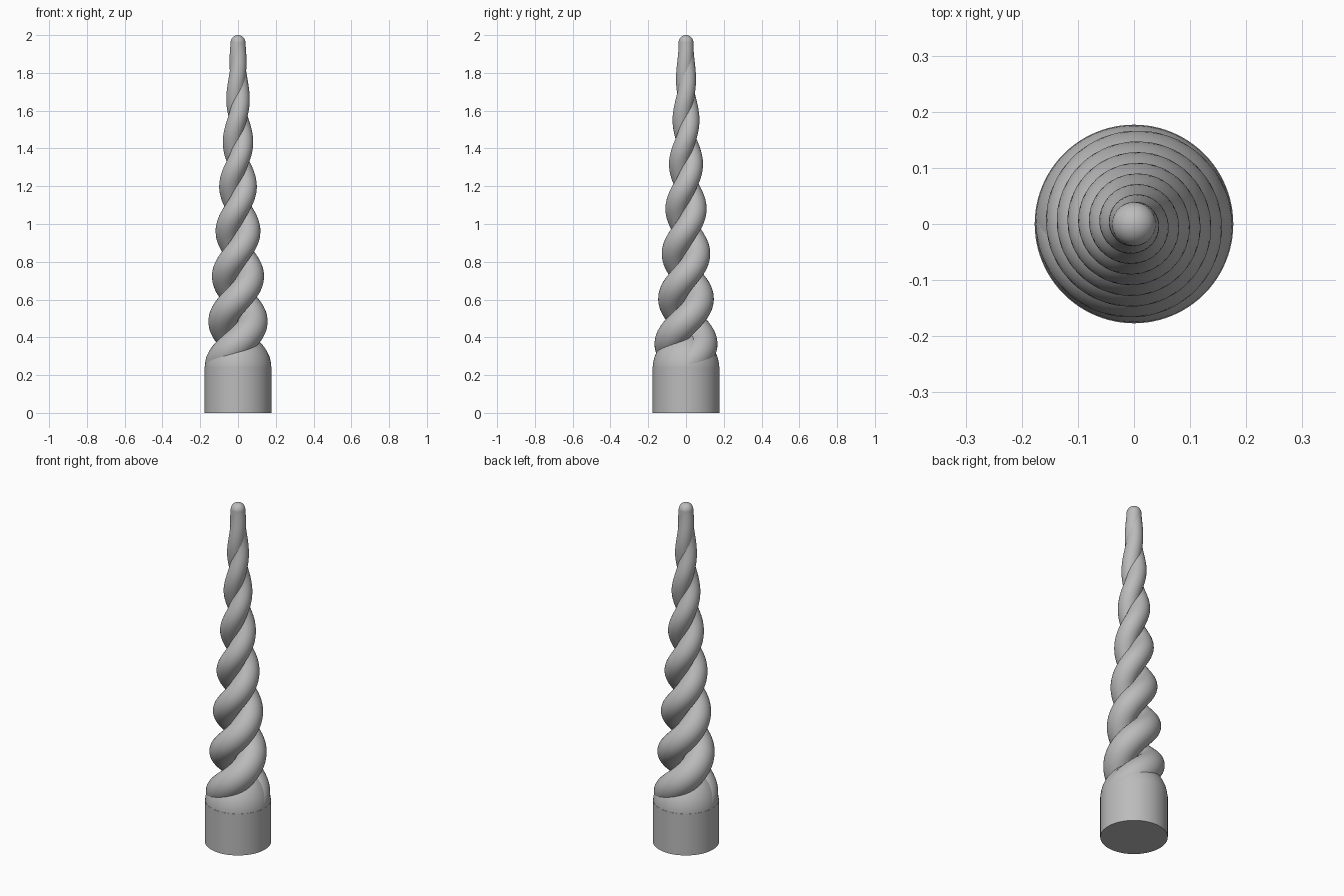
import bpy
from math import pi, cos, sin, radians

if "Cube" in bpy.data.objects:
    bpy.data.objects.remove(bpy.data.objects["Cube"], do_unlink=True)

GREY = (0.5, 0.5, 0.5, 1)
mat = bpy.data.materials.new("plain grey")
mat.use_nodes = True
mat.diffuse_color = GREY
mat.node_tree.nodes["Principled BSDF"].inputs["Base Color"].default_value = GREY

BASE_R, BASE_H = 0.177, 0.245
START, END = 0.15, 1.961      # heights where the strands begin and end
TIP_R = 0.039
PITCH = 0.48                  # height of one full turn
STEPS = 260


def finish(name):
    ob = bpy.context.object
    ob.name = ob.data.name = name
    ob.data.materials.clear()
    ob.data.materials.append(mat)
    bpy.ops.object.shade_smooth_by_angle(angle=radians(40))
    return ob


def strand(name, phase):
    """Tapered tube wound around the z axis, closing in on it at the tip."""
    curve = bpy.data.curves.new(name, 'CURVE')
    curve.dimensions = '3D'
    curve.bevel_depth = 1
    curve.bevel_resolution = 14
    curve.use_fill_caps = True
    spline = curve.splines.new('POLY')
    spline.points.add(STEPS)
    for i, p in enumerate(spline.points):
        z = START + (END - START) * i / STEPS
        radius = TIP_R + 0.0268 * (END - z)
        offset = min(0.0532 * (END - z), BASE_R - 0.002 - radius)
        a = 2 * pi * (z - 0.49) / PITCH + phase
        p.co = (offset * cos(a), offset * sin(a), z, 1)
        p.radius = radius
    ob = bpy.data.objects.new(name, curve)
    bpy.context.collection.objects.link(ob)
    bpy.ops.object.select_all(action='DESELECT')
    ob.select_set(True)
    bpy.context.view_layer.objects.active = ob
    bpy.ops.object.convert(target='MESH')
    finish(name)


# Base collar
bpy.ops.mesh.primitive_cylinder_add(vertices=96, radius=BASE_R, depth=BASE_H,
                                    location=(0, 0, BASE_H / 2))
finish("base_collar")

# Dome that fills the collar between the strand roots
bpy.ops.mesh.primitive_uv_sphere_add(segments=96, ring_count=48, radius=1,
                                     location=(0, 0, BASE_H - 0.01))
bpy.context.object.scale = (BASE_R - 0.001, BASE_R - 0.001, 0.185)
bpy.ops.object.transform_apply(location=False, rotation=False, scale=True)
finish("base_dome")

# Two intertwined strands
strand("strand_left", 0)
strand("strand_right", pi)

# Rounded tip
bpy.ops.mesh.primitive_uv_sphere_add(segments=48, ring_count=24, radius=TIP_R,
                                     location=(0, 0, END))
finish("rounded_tip")
